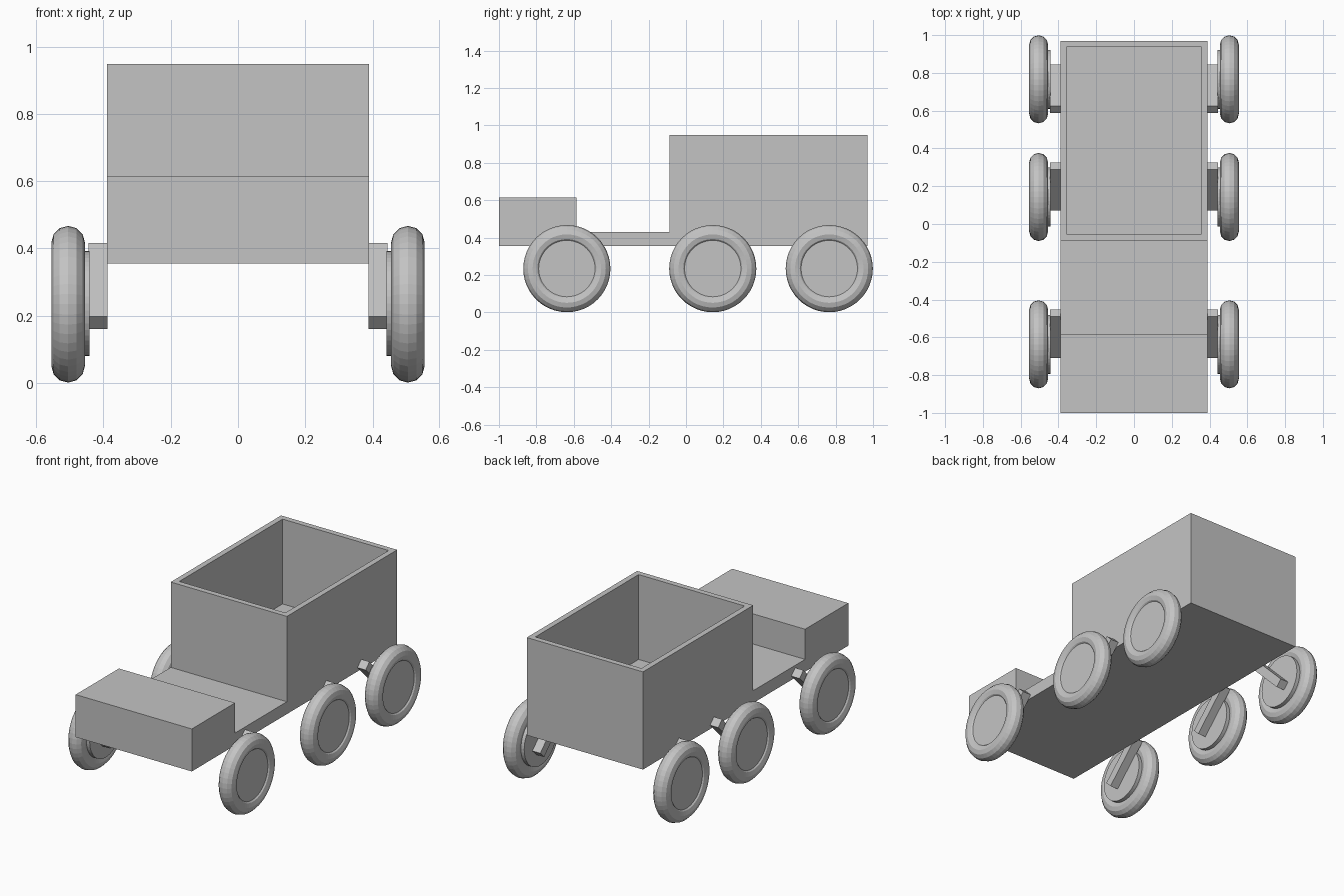
import bpy, bmesh, math
from mathutils import Matrix

if "Cube" in bpy.data.objects:
    bpy.data.objects.remove(bpy.data.objects["Cube"])

grey = bpy.data.materials.new("plain grey")
grey.diffuse_color = (0.55, 0.55, 0.55, 1)
grey.use_nodes = True
grey.node_tree.nodes["Principled BSDF"].inputs["Base Color"].default_value = grey.diffuse_color


def make(name, bm):
    bmesh.ops.recalc_face_normals(bm, faces=bm.faces[:])
    mesh = bpy.data.meshes.new(name)
    bm.to_mesh(mesh)
    bm.free()
    mesh.materials.append(grey)
    obj = bpy.data.objects.new(name, mesh)
    bpy.context.collection.objects.link(obj)
    return obj


# Body: side profile (y, z) extruded across x, then the bin hollowed out
W = 0.39
profile = [(-1, 0.355), (0.97, 0.355), (0.97, 0.948), (-0.088, 0.948),
           (-0.088, 0.43), (-0.585, 0.43), (-0.585, 0.613), (-1, 0.613)]
bm = bmesh.new()
side = bm.faces.new([bm.verts.new((-W, y, z)) for y, z in profile])
ext = bmesh.ops.extrude_face_region(bm, geom=[side])
bmesh.ops.translate(bm, vec=(2 * W, 0, 0),
                    verts=[g for g in ext["geom"] if isinstance(g, bmesh.types.BMVert)])
bmesh.ops.recalc_face_normals(bm, faces=bm.faces[:])
rim = max(bm.faces, key=lambda f: f.calc_center_median().z)
bmesh.ops.inset_region(bm, faces=[rim], thickness=0.048)
well = bmesh.ops.extrude_discrete_faces(bm, faces=[rim])["faces"][0]
bmesh.ops.translate(bm, vec=(0, 0, -0.515), verts=well.verts[:])
make("cargo_body", bm)


# Tyre: ring of a 12-sided section, axis along x
def tyre(name, loc, R=0.183, r=0.05, n=48, m=12):
    bm = bmesh.new()
    ring = []
    for i in range(m):
        a = 2 * math.pi * i / m
        ring.append(bm.verts.new((r * math.sin(a), R + r * math.cos(a), 0)))
    edges = [bm.edges.new((ring[i], ring[(i + 1) % m])) for i in range(m)]
    bmesh.ops.spin(bm, geom=ring + edges, cent=(0, 0, 0), axis=(1, 0, 0),
                   angle=2 * math.pi, steps=n, use_duplicate=False)
    bmesh.ops.remove_doubles(bm, verts=bm.verts[:], dist=0.0005)
    make(name, bm).location = loc


# Hub: disc along x, standing proud on the inner side
def hub(name, loc):
    bm = bmesh.new()
    bmesh.ops.create_cone(bm, cap_ends=True, segments=48, radius1=0.156,
                          radius2=0.156, depth=0.1,
                          matrix=Matrix.Rotation(math.pi / 2, 4, 'Y'))
    make(name, bm).location = loc


# Suspension arm: slanted bar between body side and hub
def arm(name, loc, tilt):
    bm = bmesh.new()
    bmesh.ops.create_cube(bm, size=1, matrix=Matrix.Rotation(tilt, 4, 'X')
                          @ Matrix.Diagonal((0.057, 0.308, 0.052, 1)))
    make(name, bm).location = loc


# Three axles, mirrored left and right: wheel y, arm offset, arm tilt
axles = [("front", -0.637, 0.056, 1), ("middle", 0.143, 0.056, 1),
         ("rear", 0.766, -0.05, -1)]
for label, y, off, d in axles:
    for s, sname in ((-1, "left"), (1, "right")):
        tyre(f"{label}_{sname}_tyre", (s * 0.505, y, 0.234))
        hub(f"{label}_{sname}_hub", (s * 0.491, y, 0.236))
        arm(f"{label}_{sname}_arm", (s * 0.4165, y + off, 0.288), d * math.radians(45))
